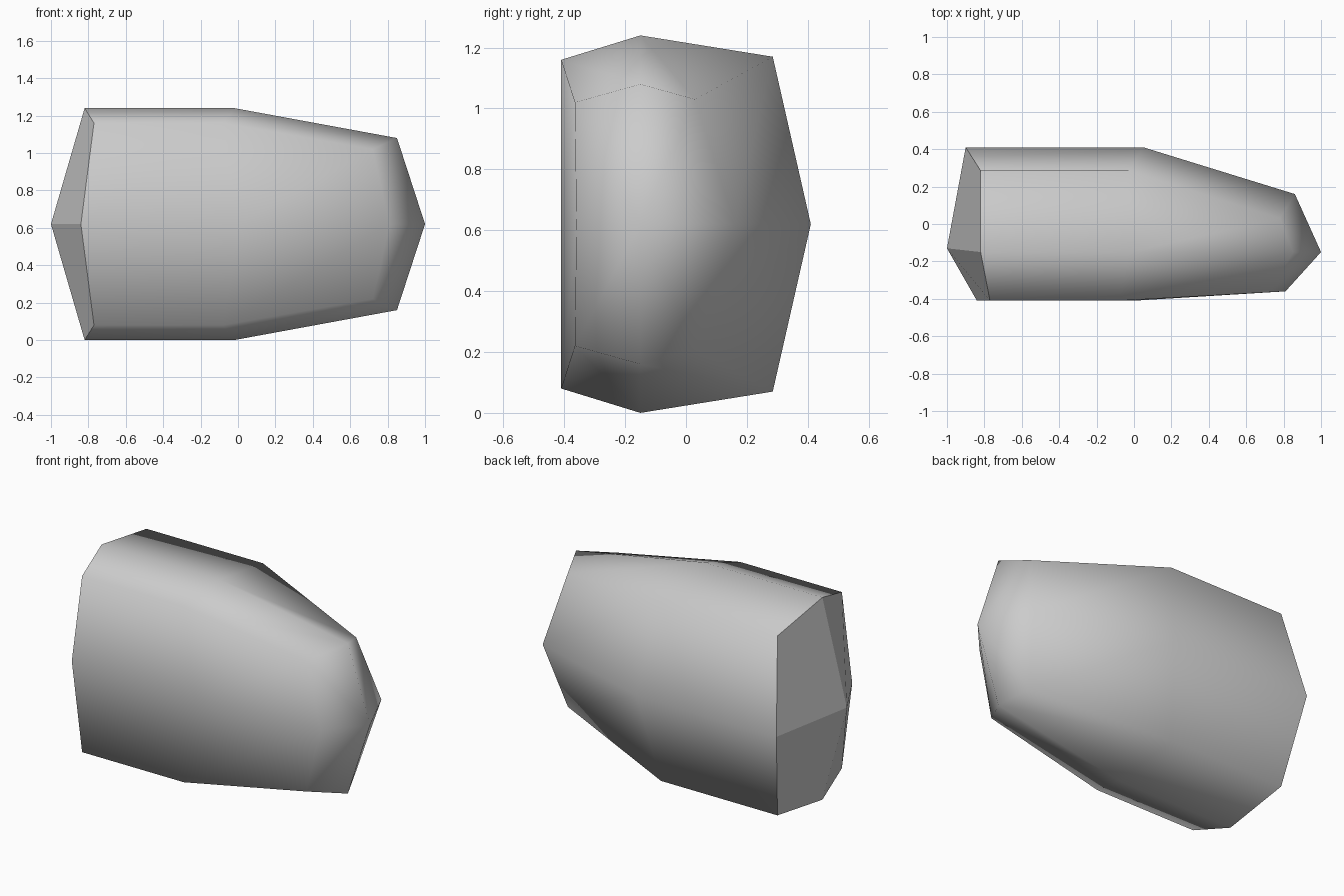
import bpy
import bmesh

if "Cube" in bpy.data.objects:
    bpy.data.objects.remove(bpy.data.objects["Cube"], do_unlink=True)

# One matte grey for the whole shell
grey = bpy.data.materials.new("matte grey")
grey.use_nodes = True
grey.diffuse_color = (0.6, 0.6, 0.6, 1)
grey.node_tree.nodes["Principled BSDF"].inputs["Base Color"].default_value = (0.6, 0.6, 0.6, 1)

MID = 0.62
# Upper half of each ring as (x, y, height above the middle):
# front middle, front corner, ridge, back corner, back middle
blunt_ring = [(-0.84, -0.41, 0), (-0.77, -0.41, 0.54), (-0.82, -0.15, 0.62),
              (-0.82, 0.285, 0.55), (-0.90, 0.41, 0)]
waist_ring = [(0.0, -0.41, 0), (-0.08, -0.41, 0.54), (-0.02, -0.15, 0.62),
              (-0.03, 0.285, 0.55), (0.05, 0.41, 0)]
tip_ring = [(0.81, -0.36, 0), (0.72, -0.365, 0.40), (0.85, -0.15, 0.46),
            (0.78, 0.03, 0.41), (0.86, 0.16, 0)]


def add_ring(bm, half):
    """Close a half ring by mirroring it below the middle."""
    lower = [(x, y, -h) for x, y, h in half[-2:0:-1]]
    return [bm.verts.new((x, y, MID + h)) for x, y, h in half + lower]


def add_cap(bm, ring, apex):
    """Close an end with four quads that meet at a raised point."""
    point = bm.verts.new(apex)
    n = len(ring)
    return [bm.faces.new((point, ring[i], ring[(i + 1) % n], ring[(i + 2) % n]))
            for i in range(0, n, 2)]


bm = bmesh.new()
rings = [add_ring(bm, half) for half in (blunt_ring, waist_ring, tip_ring)]

# Side walls between rings
for a, b in zip(rings, rings[1:]):
    for i in range(len(a)):
        j = (i + 1) % len(a)
        bm.faces.new((a[i], a[j], b[j], b[i]))

# Rounded tip and faceted blunt end
add_cap(bm, rings[-1], (1.0, -0.15, MID))
blunt_cap = add_cap(bm, rings[0], (-1.0, -0.13, MID))
bmesh.ops.recalc_face_normals(bm, faces=bm.faces)
for face in bm.faces:
    face.smooth = face not in blunt_cap

mesh = bpy.data.meshes.new("tapered_shell")
bm.to_mesh(mesh)
bm.free()
mesh.materials.append(grey)
shell = bpy.data.objects.new("tapered_shell", mesh)
bpy.context.collection.objects.link(shell)
